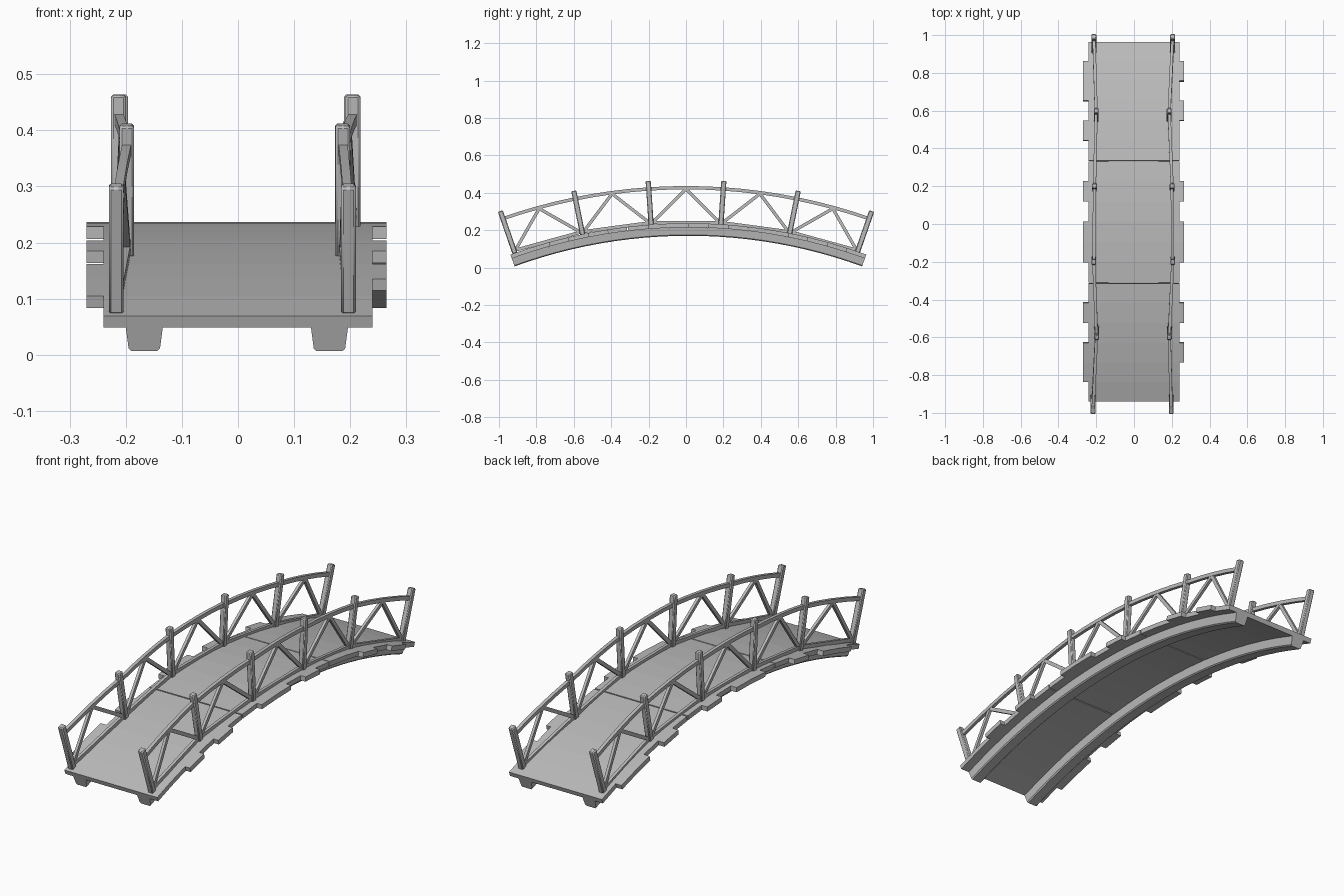
import bpy, bmesh, math
from mathutils import Vector, Matrix

cube = bpy.data.objects.get("Cube")
if cube:
    bpy.data.objects.remove(cube, do_unlink=True)

wood = bpy.data.materials.new("grey_wood")
wood.use_nodes = True
wood.diffuse_color = (0.5, 0.5, 0.5, 1)
wood.node_tree.nodes["Principled BSDF"].inputs["Base Color"].default_value = (0.5, 0.5, 0.5, 1)

# The whole bridge follows circles around one axis far below the ground
AXIS_Z = -2.55
DECK_LOW, DECK_TOP, RAIL_R, POST_TOP = 2.765, 2.787, 2.977, 3.02
HALF_ANGLE = 0.3485


def on_arc(x, r, angle, shift=0.0):
    return Vector((x, r * math.sin(angle) + shift, r * math.cos(angle) + AXIS_Z))


def finish(name, bm, bevel=0.0):
    bmesh.ops.recalc_face_normals(bm, faces=bm.faces)
    mesh = bpy.data.meshes.new(name)
    bm.to_mesh(mesh)
    bm.free()
    mesh.materials.append(wood)
    obj = bpy.data.objects.new(name, mesh)
    bpy.context.collection.objects.link(obj)
    if bevel:
        mod = obj.modifiers.new("soft_edges", 'BEVEL')
        mod.width = bevel
        mod.segments = 1
    bpy.context.view_layer.objects.active = obj
    bpy.ops.object.select_all(action='DESELECT')
    obj.select_set(True)
    bpy.ops.object.shade_smooth_by_angle(angle=math.radians(25))
    return obj


def sweep(name, sections, shift=0.0):
    """Skin a closed solid through (angle, [(x, radius), ...]) sections."""
    bm = bmesh.new()
    rings = [[bm.verts.new(on_arc(x, r, a, shift)) for x, r in prof] for a, prof in sections]
    n = len(rings[0])
    for low, high in zip(rings, rings[1:]):
        for i in range(n):
            j = (i + 1) % n
            bm.faces.new((low[i], low[j], high[j], high[i]))
    bm.faces.new(rings[0])
    bm.faces.new(rings[-1])
    return finish(name, bm)


def rect(x0, x1, r0, r1):
    return [(x0, r0), (x1, r0), (x1, r1), (x0, r1)]


def bar(name, p, q, width_x, width_side, bevel=0.0):
    """Straight timber from p to q, its sides kept square to x."""
    d = (q - p).normalized()
    side = d.cross(Vector((1, 0, 0))).normalized()
    across = side.cross(d)
    rot = Matrix((across, side, d)).transposed().to_4x4()
    bm = bmesh.new()
    size = Matrix.Diagonal((width_x, width_side, (q - p).length, 1))
    bmesh.ops.create_cube(bm, size=1, matrix=Matrix.Translation((p + q) / 2) @ rot @ size)
    return finish(name, bm, bevel)


# Deck planks, some of them reaching further out on either side
COUNT = 18
step = 2 * HALF_ANGLE / COUNT
wide_left = {1, 3, 7, 9, 10, 13, 15}
wide_right = {1, 2, 4, 7, 9, 10, 13, 15, 16}
for k in range(COUNT):
    a1 = HALF_ANGLE - k * step
    a0 = a1 - step
    if k in (6, 12):
        a1 -= 0.002
    x0 = -0.27 if k in wide_right else -0.24
    x1 = 0.265 if k in wide_left else 0.24
    prof = rect(x0, x1, DECK_LOW, DECK_TOP)
    sweep(f"deck_plank_{k + 1}", [(a0, prof), (a1, prof)], 0.0125)

# Two arched beams with a tapered, chamfered underside
for name, c in (("right_beam", -0.167), ("left_beam", 0.163)):
    half = [(0.023, 2.72), (0.028, 2.725), (0.033, DECK_LOW)]
    prof = [(c + w, r) for w, r in half] + [(c - w, r) for w, r in reversed(half)]
    arc = [HALF_ANGLE * (i / 12 - 1) for i in range(25)]
    sweep(name, [(a, prof) for a in arc], 0.0125)

# Railings: slightly wandering posts, curved handrail, curb and braces
post_angles = [-0.335, -0.2, -0.067, 0.067, 0.2, 0.335]
railings = {
    "right": [-0.217, -0.198, -0.213, -0.209, -0.2, -0.212],
    "left": [0.197, 0.187, 0.205, 0.202, 0.186, 0.204],
}
for side, xs in railings.items():
    posts = list(zip(post_angles, xs))
    for i, (a, x) in enumerate(posts):
        bar(f"{side}_post_{i + 1}", on_arc(x, DECK_TOP - 0.006, a), on_arc(x, POST_TOP, a),
            0.026, 0.028, 0.004)

    handrail = []
    for i, ((a0, x0), (a1, x1)) in enumerate(zip(posts, posts[1:])):
        for s in range(4):
            t = s / 4
            x, a = x0 + (x1 - x0) * t, a0 + (a1 - a0) * t
            handrail.append((a, rect(x - 0.008, x + 0.008, RAIL_R - 0.009, RAIL_R + 0.009)))
        # Curb on the deck
        bar(f"{side}_curb_{i + 1}", on_arc(x0, DECK_TOP + 0.01, a0),
            on_arc(x1, DECK_TOP + 0.01, a1), 0.014, 0.017)
        # Pair of braces meeting under the handrail
        top = on_arc((x0 + x1) / 2, RAIL_R - 0.006, (a0 + a1) / 2)
        for part, a, x, inward in (("front", a0, x0, 0.004), ("back", a1, x1, -0.004)):
            bar(f"{side}_{part}_brace_{i + 1}", on_arc(x, DECK_TOP + 0.012, a + inward), top,
                0.013, 0.017)
    a, x = posts[-1]
    handrail.append((a, rect(x - 0.008, x + 0.008, RAIL_R - 0.009, RAIL_R + 0.009)))
    sweep(f"{side}_handrail", handrail)
